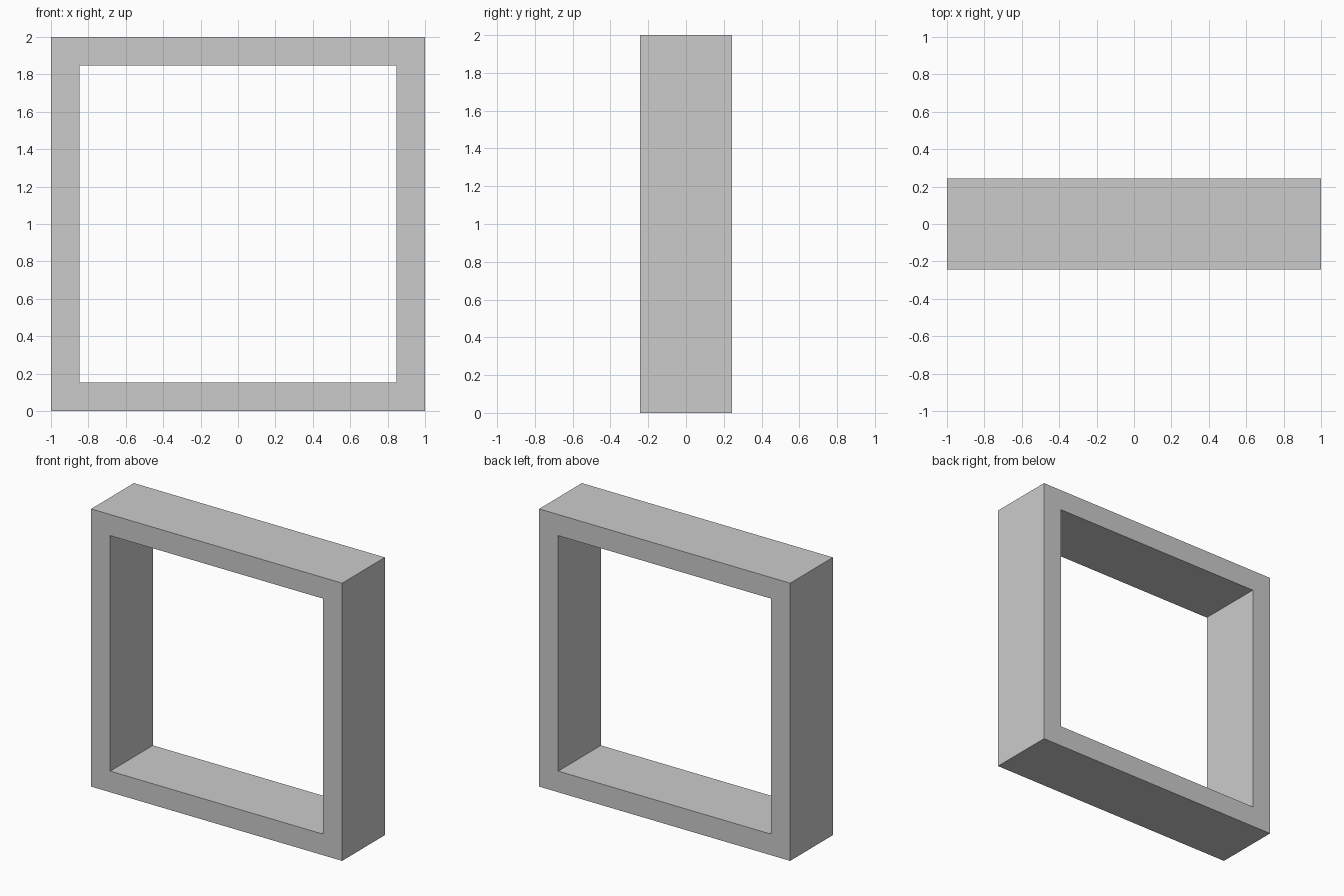
import bpy
import bmesh

if "Cube" in bpy.data.objects:
    bpy.data.objects.remove(bpy.data.objects["Cube"])

OUTER = 1.0      # half width of the square
WALL = 0.152     # frame thickness
DEPTH = 0.243    # half depth along y

bm = bmesh.new()


def square_loop(half, y):
    """Square ring of vertices in the xz plane, centred at z = 1."""
    return [bm.verts.new((sx * half, y, OUTER + sz * half))
            for sx, sz in ((-1, -1), (1, -1), (1, 1), (-1, 1))]


# Rectangular cross-section swept around the square: four loops bridged in a cycle
inner = OUTER - WALL
loops = [square_loop(OUTER, -DEPTH), square_loop(OUTER, DEPTH),
         square_loop(inner, DEPTH), square_loop(inner, -DEPTH)]
for a, b in zip(loops, loops[1:] + loops[:1]):
    for i in range(4):
        j = (i + 1) % 4
        bm.faces.new((a[i], a[j], b[j], b[i]))
bmesh.ops.recalc_face_normals(bm, faces=bm.faces[:])

# Square open frame
mesh = bpy.data.meshes.new("square_frame")
bm.to_mesh(mesh)
bm.free()
frame = bpy.data.objects.new("square_frame", mesh)
bpy.context.collection.objects.link(frame)
